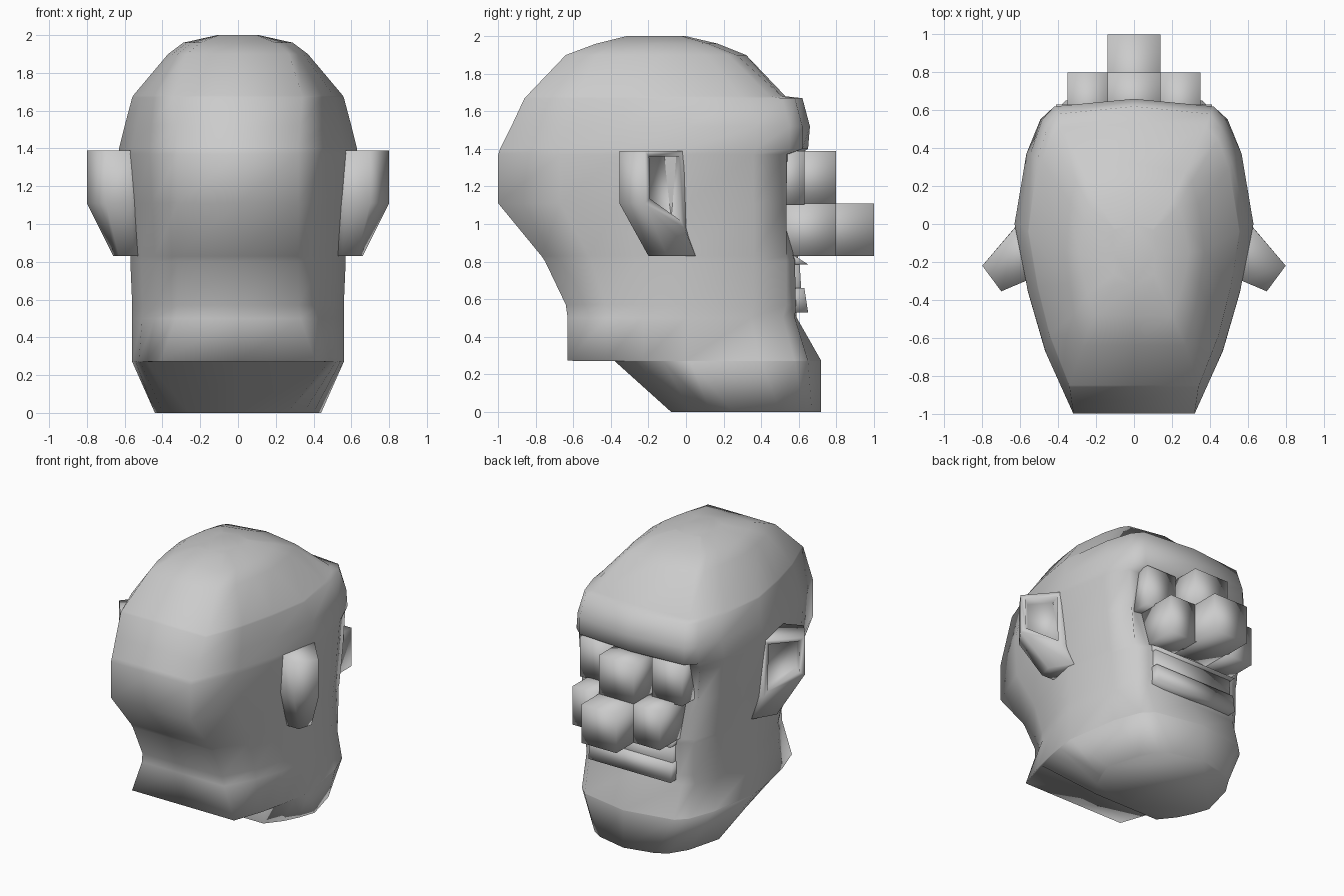
import bpy, bmesh
from mathutils import Vector

if "Cube" in bpy.data.objects:
    bpy.data.objects.remove(bpy.data.objects["Cube"])


def finish(bm, name):
    bmesh.ops.recalc_face_normals(bm, faces=bm.faces[:])
    me = bpy.data.meshes.new(name)
    bm.to_mesh(me)
    bm.free()
    for p in me.polygons:
        p.use_smooth = True
    ob = bpy.data.objects.new(name, me)
    bpy.context.collection.objects.link(ob)
    return ob


def loft(bm, rings):
    vs = [[bm.verts.new(p) for p in r] for r in rings]
    n = len(vs[0])
    sides = [[bm.faces.new((a[i], a[(i + 1) % n], b[(i + 1) % n], b[i])) for i in range(n)]
             for a, b in zip(vs, vs[1:])]
    bm.faces.new(vs[0][::-1])
    bm.faces.new(vs[-1])
    return sides


def box(name, x0, x1, y0, y1, z0, z1, lean=0):
    bm = bmesh.new()
    loft(bm, [[(x0, y0, z), (x1, y0, z), (x1, y, z), (x0, y, z)]
              for z, y in ((z0, y1), (z1, y1 + lean))])
    return finish(bm, name)


def mirror(ob):
    ob.modifiers.new("mirror", 'MIRROR')
    return ob


def head_ring(z, yb, xb, w, ym, xf, yc, yf):
    # half outline: back edge, side of skull, cheek, face corner
    half = [(xb, yb)]
    for t, f in ((.33, .48), (.64, .77), (1, 1)):
        half.append((xb + (w - xb) * f, yb + (ym - yb) * t))
    yr = max(yc, .60) if .5 < z < 1.6 else yc   # cheek stays forward of the socket
    for t, f in ((.6, .3), (.89, .65)):
        half.append((w + (xf - w) * f, ym + (yr - ym) * t))
    half.append((xf, yc))
    pts = [(0, yb)] + half + [(0, yf)] + [(-x, y) for x, y in reversed(half)]
    return [(x, y, z) for x, y in pts]


# Head: jaw, neck, face and skull as stacked outlines
levels = [
    (0.00, -.08, .26, .44, .25, .22, .67, .72),
    (0.27, -.38, .48, .56, .02, .36, .65, .72),
    (0.272, -.63, .41, .56, .00, .36, .65, .72),
    (0.50, -.63, .33, .56, .00, .37, .58, .59),
    (0.57, -.64, .32, .56, .00, .36, .585, .56),
    (0.80, -.75, .32, .57, .00, .36, .58, .56),
    (0.83, -.77, .32, .57, .00, .37, .57, .60),
    (1.11, -1.0, .32, .60, .00, .40, .48, .58),
    (1.37, -1.0, .32, .63, .00, .41, .54, .60),
    (1.40, -.99, .32, .63, .00, .42, .62, .65),
    (1.52, -.93, .33, .60, .00, .42, .62, .66),
    (1.67, -.86, .34, .56, -.04, .40, .58, .62),
    (1.68, -.85, .34, .555, -.04, .38, .51, .53),
    (1.90, -.64, .27, .37, -.14, .27, .27, .32),
    (1.96, -.48, .20, .29, -.15, .20, .12, .17),
    (2.00, -.32, .10, .11, -.15, .10, -.02, .00),
]
bm = bmesh.new()
loft(bm, [head_ring(*lv) for lv in levels])
finish(bm, "head")

# Nose: bridge, tip and a pair of wings
box("nose_bridge", -.14, .14, .50, .80, 1.10, 1.39)
box("nose_tip", -.14, .14, .50, 1.0, .83, 1.11)
mirror(box("nose_wing", .13, .35, .46, .80, .83, 1.11))

# Eyes, set back beside the bridge
mirror(box("eye", .17, .41, .46, .63, 1.10, 1.388))

# Mouth: upper lip, teeth and lower lip leaning back
box("upper_lip", -.33, .33, .50, .65, .785, .83, -.07)
box("teeth", -.32, .32, .50, .62, .56, .79, -.015)
box("lower_lip", -.33, .33, .50, .65, .53, .66, -.02)

# Ears: flared shell, lower rim dropping to the cheek, hollow on the outer face
top = [(.52, .02, 1.39), (.62, -.01, 1.39), (.80, -.22, 1.39),
       (.70, -.355, 1.39), (.57, -.30, 1.39), (.50, -.28, 1.39)]
mid_z = (.98, .98, 1.11, 1.11, 1.11, 1.11)
middle = [(x, y, z) for (x, y, _), z in zip(top, mid_z)]
low = [(x, y, .83) for x, y in ((.50, .06), (.57, .05), (.66, -.10),
                                (.63, -.20), (.55, -.20), (.48, -.18))]
bm = bmesh.new()
sides = loft(bm, [low, middle, top])
hollow = sides[1][1]
bmesh.ops.recalc_face_normals(bm, faces=bm.faces[:])
bmesh.ops.inset_region(bm, faces=[hollow], thickness=.045)
# sink the hollow floor
res = bmesh.ops.extrude_discrete_faces(bm, faces=[hollow])
for v in res["faces"][0].verts:
    v.co += Vector((-.06, -.05, 0))
mirror(finish(bm, "ear"))
